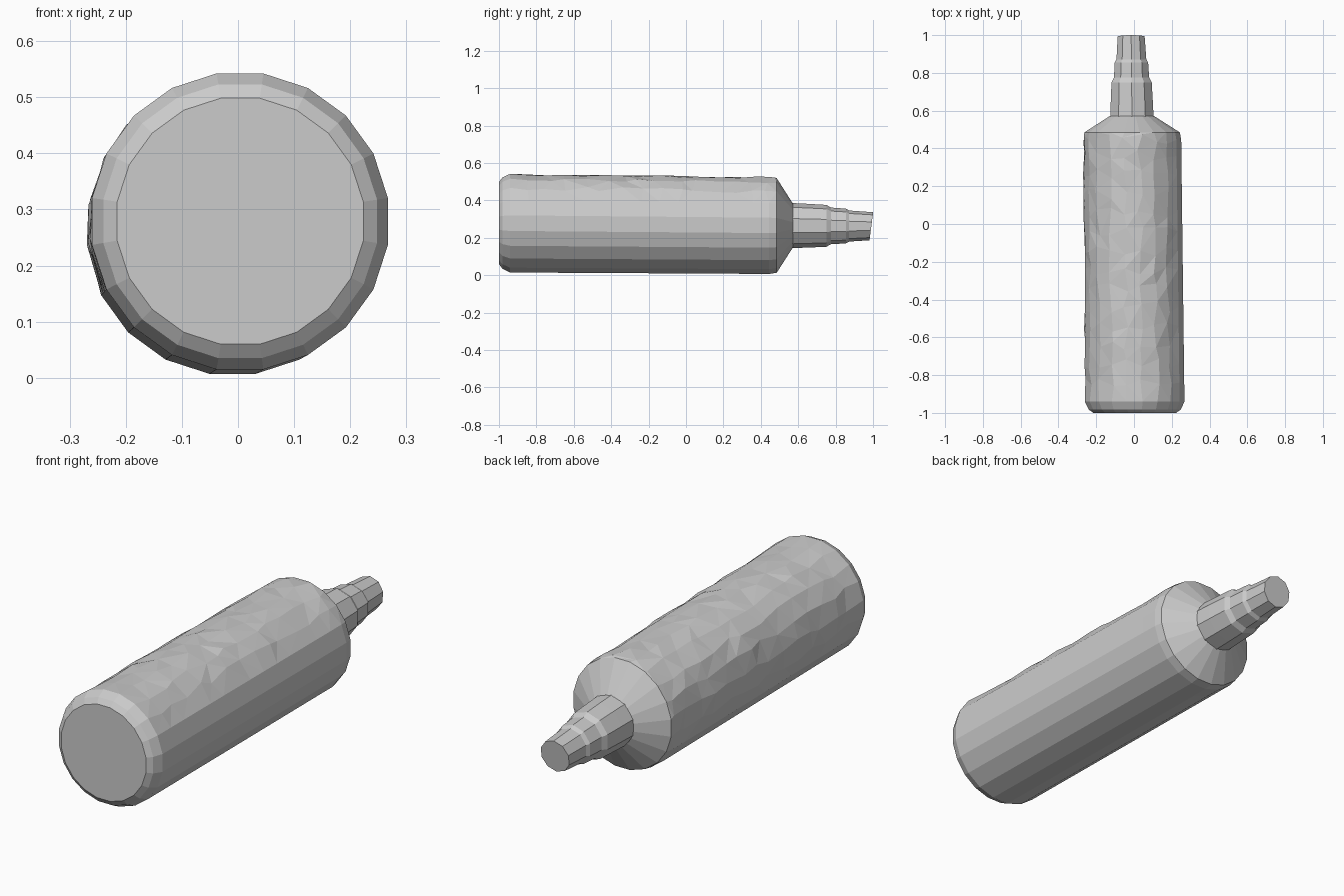
import bpy, bmesh, math, random

if "Cube" in bpy.data.objects:
    bpy.data.objects.remove(bpy.data.objects["Cube"])

random.seed(4)


def axis(y):
    """Slightly leaning centre line of the bottle: returns x, z."""
    t = (y + 1) / 2
    return 0.004 - 0.019 * t, 0.279 - 0.017 * t


def lathe(name, profile, sides, caps, rough=0.0, twist=0.0):
    """Faceted rings along y from (y, radius) points; rough dents the upper left."""
    bm = bmesh.new()
    rings = []
    for k, (y, r) in enumerate(profile):
        cx, cz = axis(y)
        ring = []
        for i in range(sides):
            a = 2 * math.pi * i / sides + twist
            worn = rough and -0.9 < y < 0.45 and math.sin(a) - 0.6 * math.cos(a) > 0.1
            rr = r - random.uniform(0, rough) if worn else r
            aa = a + (random.uniform(-0.06, 0.06) if worn else 0)
            yy = y + (random.uniform(-0.03, 0.03) if worn else 0)
            ring.append(bm.verts.new((cx + rr * math.cos(aa), yy, cz + rr * math.sin(aa))))
        rings.append(ring)
    for a, b in zip(rings, rings[1:]):
        for i in range(sides):
            j = (i + 1) % sides
            bm.faces.new((a[i], b[i], b[j], a[j]))
    if "start" in caps:
        bm.faces.new(rings[0])
    if "end" in caps:
        bm.faces.new(rings[-1][::-1])
    if rough:
        bmesh.ops.triangulate(bm, faces=[f for f in bm.faces if len(f.verts) == 4])
    bmesh.ops.recalc_face_normals(bm, faces=bm.faces)
    mesh = bpy.data.meshes.new(name)
    bm.to_mesh(mesh)
    bm.free()
    ob = bpy.data.objects.new(name, mesh)
    bpy.context.collection.objects.link(ob)
    return ob


# Body with rounded base edge, worn wall and sloped shoulder
wall = [(-0.94 + 0.1 * i, 0.267 - 0.0003 * i) for i in range(14)]
body = [(-1.0, 0.222), (-0.982, 0.247)] + wall + [(0.445, 0.263), (0.485, 0.256), (0.572, 0.118)]
lathe("bottle_body", body, 20, {"start"}, rough=0.008, twist=math.pi / 20)

# Stepped neck, mouth closed
neck = [(0.555, 0.121), (0.65, 0.117), (0.75, 0.112), (0.775, 0.098),
        (0.855, 0.093), (0.872, 0.083), (1.0, 0.075)]
mouth = lathe("bottle_neck", neck, 10, {"end"}, twist=math.pi / 10)

# Mouth rim tilted a little
for v in mouth.data.vertices:
    if v.co.y > 0.95:
        v.co.y = 1.0 - 0.13 * max(0, axis(1)[1] + 0.07 - v.co.z)
